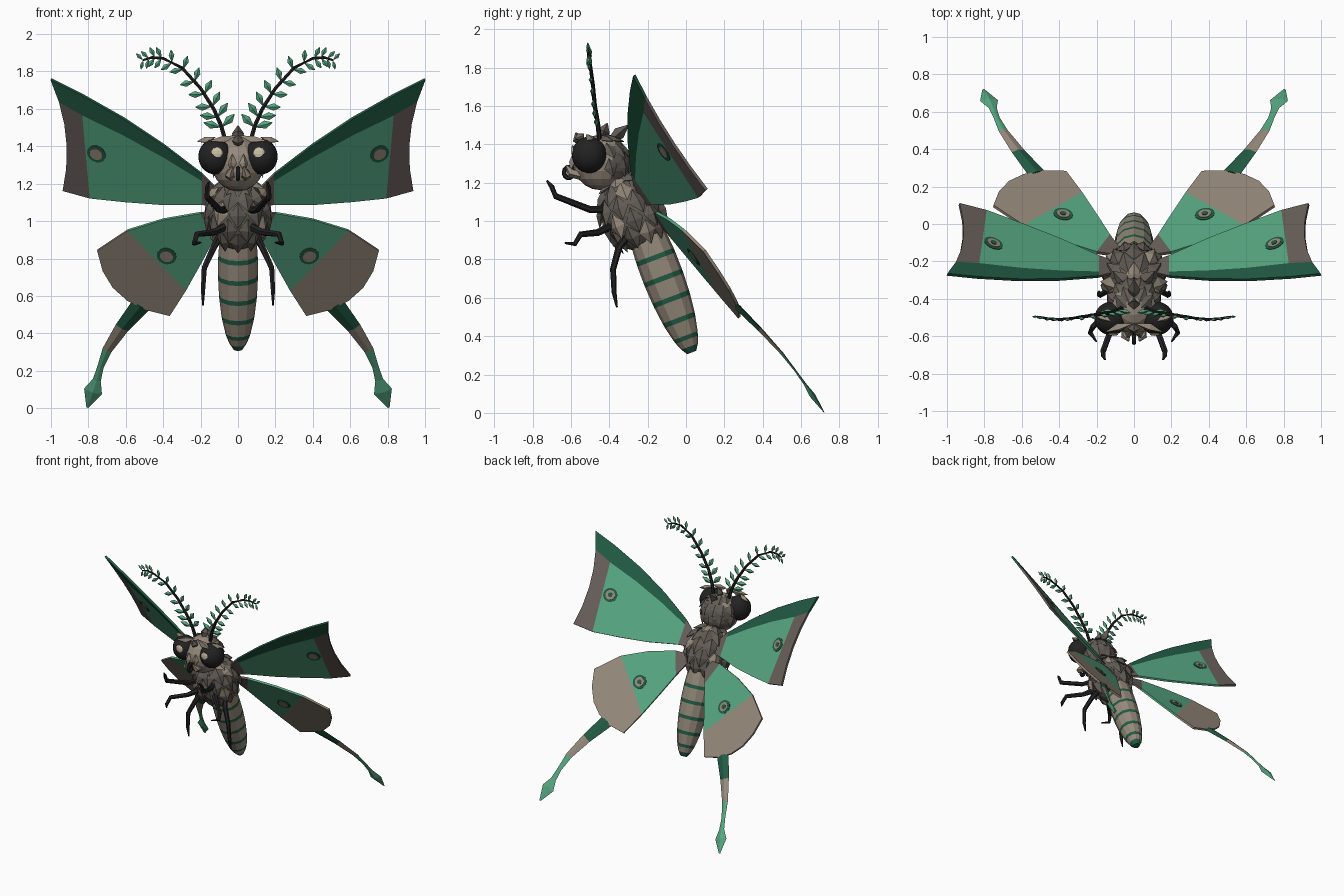
import bpy, bmesh, math
from mathutils import Vector, Matrix

cube = bpy.data.objects.get("Cube")
if cube:
    bpy.data.objects.remove(cube, do_unlink=True)

COLOURS = {
    "leaf_green": (0.095, 0.39, 0.225),
    "dark_green": (0.016, 0.105, 0.058),
    "taupe": (0.30, 0.25, 0.195),
    "band_grey": (0.14, 0.115, 0.102),
    "scale_grey": (0.12, 0.105, 0.09),
    "black": (0.016, 0.016, 0.016),
    "cream": (0.66, 0.57, 0.42),
}
MATS = {}
for key, rgb in COLOURS.items():
    m = bpy.data.materials.new(key)
    m.use_nodes = True
    m.diffuse_color = (*rgb, 1)
    m.node_tree.nodes["Principled BSDF"].inputs["Base Color"].default_value = (*rgb, 1)
    MATS[key] = m


def finish(name, bm, colours, mirror=False, thick=0, smooth=False):
    bmesh.ops.recalc_face_normals(bm, faces=bm.faces)
    mesh = bpy.data.meshes.new(name)
    bm.to_mesh(mesh)
    bm.free()
    for c in colours:
        mesh.materials.append(MATS[c])
    ob = bpy.data.objects.new(name, mesh)
    bpy.context.collection.objects.link(ob)
    for p in mesh.polygons:
        p.use_smooth = smooth
    if thick:
        mod = ob.modifiers.new("Thickness", "SOLIDIFY")
        mod.thickness, mod.offset = thick, 0
    if mirror:
        mod = ob.modifiers.new("Mirror", "MIRROR")
        mod.use_mirror_merge = False
    return ob


def loft(bm, pts, radii, sides=6, ref=None, flat=1.0, mats=None):
    """Rings along a path; ref and flat give a flattened section."""
    pts = [Vector(p) for p in pts]
    rings = []
    for i, p in enumerate(pts):
        t = (pts[min(i + 1, len(pts) - 1)] - pts[max(i - 1, 0)]).normalized()
        r = Vector(ref) if ref else Vector((1, 0, 0) if abs(t.x) < 0.9 else (0, 1, 0))
        u = r.cross(t).normalized()
        w = t.cross(u)
        ring = []
        for k in range(sides):
            a = 2 * math.pi * k / sides
            ring.append(bm.verts.new(p + radii[i] * (math.cos(a) * u + flat * math.sin(a) * w)))
        rings.append(ring)
    for i in range(len(rings) - 1):
        for k in range(sides):
            n = (k + 1) % sides
            f = bm.faces.new((rings[i][k], rings[i][n], rings[i + 1][n], rings[i + 1][k]))
            f.material_index = mats[i] if mats else 0
    for ring, seg in ((rings[0], 0), (rings[-1], -1)):
        bm.faces.new(ring).material_index = mats[seg] if mats else 0


def scale(bm, pos, normal, down, length, width, lift=0.025, mat=0):
    """A ridged diamond plate lying on a surface."""
    pos, n = Vector(pos), Vector(normal).normalized()
    d = Vector(down)
    d = (d - n * d.dot(n)).normalized()
    s = n.cross(d) * width / 2
    rim = [pos - d * length / 2, pos + s, pos + d * length / 2 + n * lift * 0.8, pos - s]
    rim = [bm.verts.new(v) for v in rim]
    top, under = bm.verts.new(pos + n * lift), bm.verts.new(pos - n * 0.02)
    for k in range(4):
        for apex in (top, under):
            bm.faces.new((rim[k], rim[(k + 1) % 4], apex)).material_index = mat


def ball(name, centre, radii, colours, tilt=0, seg=16, mirror=False, smooth=False, rule=None):
    bm = bmesh.new()
    mat = Matrix.Translation(centre) @ Matrix.Rotation(tilt, 4, "X") @ Matrix.Diagonal((*radii, 1))
    bmesh.ops.create_uvsphere(bm, u_segments=seg, v_segments=seg * 5 // 8, radius=1, matrix=mat)
    if rule:
        for f in bm.faces:
            f.material_index = rule(f.calc_center_median())
    return finish(name, bm, colours, mirror, smooth=smooth)


# Wings: a span of chords (lead x, lead z, trail x, trail z) on a slanted plane
def wing(name, chords, plane, bulge, rule, spot):
    y0, a, b = plane
    point = lambda x, z: Vector((x, y0 + a * x + b * z, z))
    rows = (0, 0.2, 0.4, 0.6, 0.8, 1)
    bm = bmesh.new()
    grid = []
    for i, (xl, zl, xt, zt) in enumerate(chords):
        col = []
        for v in rows:
            k = 4 * v * (1 - v) if i == len(chords) - 1 else 0
            col.append(bm.verts.new(point(xl + (xt - xl) * v + bulge[0] * k,
                                          zl + (zt - zl) * v + bulge[1] * k)))
        grid.append(col)
    for i in range(len(grid) - 1):
        for j in range(len(rows) - 1):
            f = bm.faces.new((grid[i][j], grid[i + 1][j], grid[i + 1][j + 1], grid[i][j + 1]))
            f.material_index = rule(i, j, len(grid) - 2)
    finish(name, bm, ["leaf_green", "dark_green", "band_grey", "taupe"], True, 0.016)
    # eye spot of three nested discs
    n = Vector((-a, 1, -b)).normalized()
    c = point(*spot)
    bm = bmesh.new()
    for k, (r, front, back) in enumerate(((0.053, 0.011, 0.011), (0.036, 0.014, 0.014), (0.017, 0, 0.017))):
        loft(bm, [c - n * front, c + n * back], [r, r], 16, mats=[k])
    finish(name + "_spot", bm, ["dark_green", "taupe", "dark_green"], True)


wing("forewing",
     [(0.11, 1.17, 0.11, 1.08), (0.19, 1.25, 0.19, 1.09), (0.4, 1.41, 0.4, 1.09),
      (0.61, 1.55, 0.6, 1.105), (0.84, 1.68, 0.79, 1.125), (1.0, 1.76, 0.935, 1.165)],
     (0.484, 0.443, -0.68), (-0.05, 0),
     lambda i, j, last: 2 if i == 0 else 1 if j == 0 else 2 if i == last else 0, (0.754, 1.364))
wing("hindwing",
     [(0.1, 1.04, 0.08, 0.98), (0.2, 1.045, 0.13, 0.9), (0.4, 1.01, 0.2, 0.77),
      (0.59, 0.952, 0.278, 0.631), (0.752, 0.845, 0.364, 0.497)],
     (0.574, 0.187, -0.732), (0.075, -0.06),
     lambda i, j, last: 2 if i == 0 else 3 if i == last else 0, (0.38, 0.818))

# Hindwing tail ribbon with a paddle end
bm = bmesh.new()
loft(bm, [(0.52, 0.27, 0.55), (0.62, 0.39, 0.43), (0.70, 0.50, 0.31), (0.735, 0.57, 0.22),
          (0.755, 0.62, 0.15), (0.775, 0.66, 0.09), (0.805, 0.72, 0.003)],
     [0.052, 0.038, 0.026, 0.017, 0.022, 0.05, 0.006], 4, (0.187, -1, -0.732), 0.3, [0, 1, 2, 2, 2, 2])
finish("hindwing_tail", bm, ["dark_green", "taupe", "leaf_green"], True)

# Striped abdomen
bm = bmesh.new()
steps = (0, 0.16, 0.2, 0.34, 0.38, 0.52, 0.56, 0.7, 0.74, 0.855, 0.89, 0.95, 1)
start, end = Vector((0, -0.2, 0.92)), Vector((0, 0.03, 0.315))
loft(bm, [start.lerp(end, t) for t in steps],
     [0.107 * math.sqrt(1 - ((t - 0.3) / 0.72) ** 2) for t in steps], 12,
     mats=[i % 2 for i in range(len(steps) - 1)])
finish("abdomen", bm, ["taupe", "dark_green"])

# Thorax with rows of overlapping scales
tilt = math.radians(21)
centre, radii = Vector((0, -0.28, 1.04)), Vector((0.16, 0.16, 0.2))
ball("thorax", centre, radii, ["scale_grey"], tilt)
turn = Matrix.Rotation(tilt, 3, "X")
tail_dir = turn @ Vector((0, 0, -1))
bm = bmesh.new()
for row, lat in enumerate((62, 38, 14, -10, -34)):
    count = 7 if row == 0 else 10
    for k in range(count):
        lon = 2 * math.pi * (k + 0.5 * (row % 2)) / count + math.pi / 2
        la = math.radians(lat)
        d = Vector((math.cos(la) * math.cos(lon), math.cos(la) * math.sin(lon), math.sin(la)))
        pos = centre + turn @ Vector(a * b for a, b in zip(d, radii))
        nrm = turn @ Vector(a / b for a, b in zip(d, radii))
        scale(bm, pos, nrm, tail_dir, 0.14, 0.095, mat=1 if (row + 2 * k) % 5 == 0 else 0)
finish("thorax_scales", bm, ["scale_grey", "taupe"])

# Head, eyes and face
head = Vector((0, -0.44, 1.305))
ball("head", head, (0.14, 0.15, 0.145), ["taupe", "scale_grey"], rule=lambda c: int(c.y > -0.38))
ball("eye", (0.122, -0.505, 1.345), (0.09, 0.09, 0.095), ["black"], seg=24, mirror=True, smooth=True)
ball("eye_glint", (0.112, -0.59, 1.367), (0.03, 0.008, 0.03), ["cream"], seg=8, mirror=True)

bm = bmesh.new()
for lat, count in ((60, 5), (25, 6), (-10, 5)):
    for k in range(count):
        lon = math.radians(20 + 140 * k / (count - 1))
        la = math.radians(lat)
        d = Vector((math.cos(la) * math.cos(lon), math.cos(la) * math.sin(lon), math.sin(la)))
        scale(bm, head + d * 0.142, d, (0, 0.3, -1), 0.1, 0.075, 0.015)
finish("head_scales", bm, ["scale_grey"])

bm = bmesh.new()
scale(bm, (0.08, -0.55, 1.435), (0.1, -0.6, 0.8), (1, -0.2, -0.35), 0.16, 0.05)
scale(bm, (0.165, -0.5, 1.43), (0.5, -0.3, 0.8), (0.8, 0.4, -0.4), 0.11, 0.045)
scale(bm, (0.03, -0.585, 1.31), (0.3, -1, 0), (0, 0, -1), 0.1, 0.05)
loft(bm, [(0.04, -0.55, 1.24), (0.045, -0.6, 1.25), (0.03, -0.625, 1.29)], [0.025, 0.025, 0.005], 5)
finish("brow_and_palp", bm, ["taupe"], True)

bm = bmesh.new()
for y, z, tip in ((-0.44, 1.44, (0, -0.41, 1.51)), (-0.38, 1.43, (0, -0.3, 1.5)), (-0.55, 1.41, (0, -0.575, 1.46))):
    base, tip = Vector((0, y, z)), Vector(tip)
    loft(bm, [base, base.lerp(tip, 0.4), tip], [0.02, 0.033, 0.003], 4)
finish("head_crest", bm, ["scale_grey"])

bm = bmesh.new()
coil = [(0, -0.61 + 0.032 * math.cos(a) * (1 - 0.06 * a), 1.25 + 0.036 * math.sin(a) * (1 - 0.06 * a))
        for a in (0.8 + i * 0.6 for i in range(12))]
loft(bm, [(0, -0.56, 1.27)] + coil, [0.012] * 10 + [0.01, 0.008, 0.006])
finish("proboscis", bm, ["black"])

# Feathered antennae
path = [Vector(p) for p in ((0.065, -0.45, 1.42), (0.09, -0.46, 1.51), (0.13, -0.475, 1.6), (0.2, -0.485, 1.71),
                            (0.3, -0.5, 1.82), (0.4, -0.51, 1.87), (0.46, -0.505, 1.875), (0.51, -0.495, 1.86))]
bm = bmesh.new()
loft(bm, path, [0.013, 0.012, 0.011, 0.01, 0.009, 0.008, 0.007, 0.005])
finish("antenna_stem", bm, ["black"], True)

bm = bmesh.new()
pairs = 11
for i in range(pairs):
    s = 0.9 + i / (pairs - 1) * (len(path) - 1.95)
    k = min(int(s), len(path) - 2)
    pos = path[k].lerp(path[k + 1], s - k)
    t = (path[k + 1] - path[k]).normalized()
    perp = t.cross(Vector((0, 1, 0))).normalized()
    size = 0.1 - 0.05 * i / (pairs - 1)
    for side in (-1, 1):
        d = (perp * side * 0.85 + t * 0.5 + Vector((0, -0.1, 0))).normalized()
        loft(bm, [pos + d * 0.008, pos + d * size * 0.6, pos + d * size],
             [0.003, size * 0.22, 0.002], 4, (0, 1, 0), 0.6)
finish("antenna_leaflets", bm, ["leaf_green"], True)

# Jointed legs
LEGS = {
    "front_leg": [(0.06, -0.4, 1.06), (0.1, -0.5, 1.06), (0.165, -0.68, 1.13), (0.165, -0.7, 1.18), (0.155, -0.725, 1.21)],
    "middle_leg": [(0.07, -0.4, 0.97), (0.13, -0.46, 0.94), (0.22, -0.55, 0.93), (0.235, -0.58, 0.88), (0.2, -0.63, 0.885)],
    "rear_leg": [(0.09, -0.3, 0.93), (0.13, -0.35, 0.86), (0.18, -0.38, 0.75), (0.187, -0.375, 0.63), (0.187, -0.36, 0.55)],
}
for name, pts in LEGS.items():
    bm = bmesh.new()
    loft(bm, pts, [0.022, 0.018, 0.016, 0.013, 0.005])
    finish(name, bm, ["black"], True)
